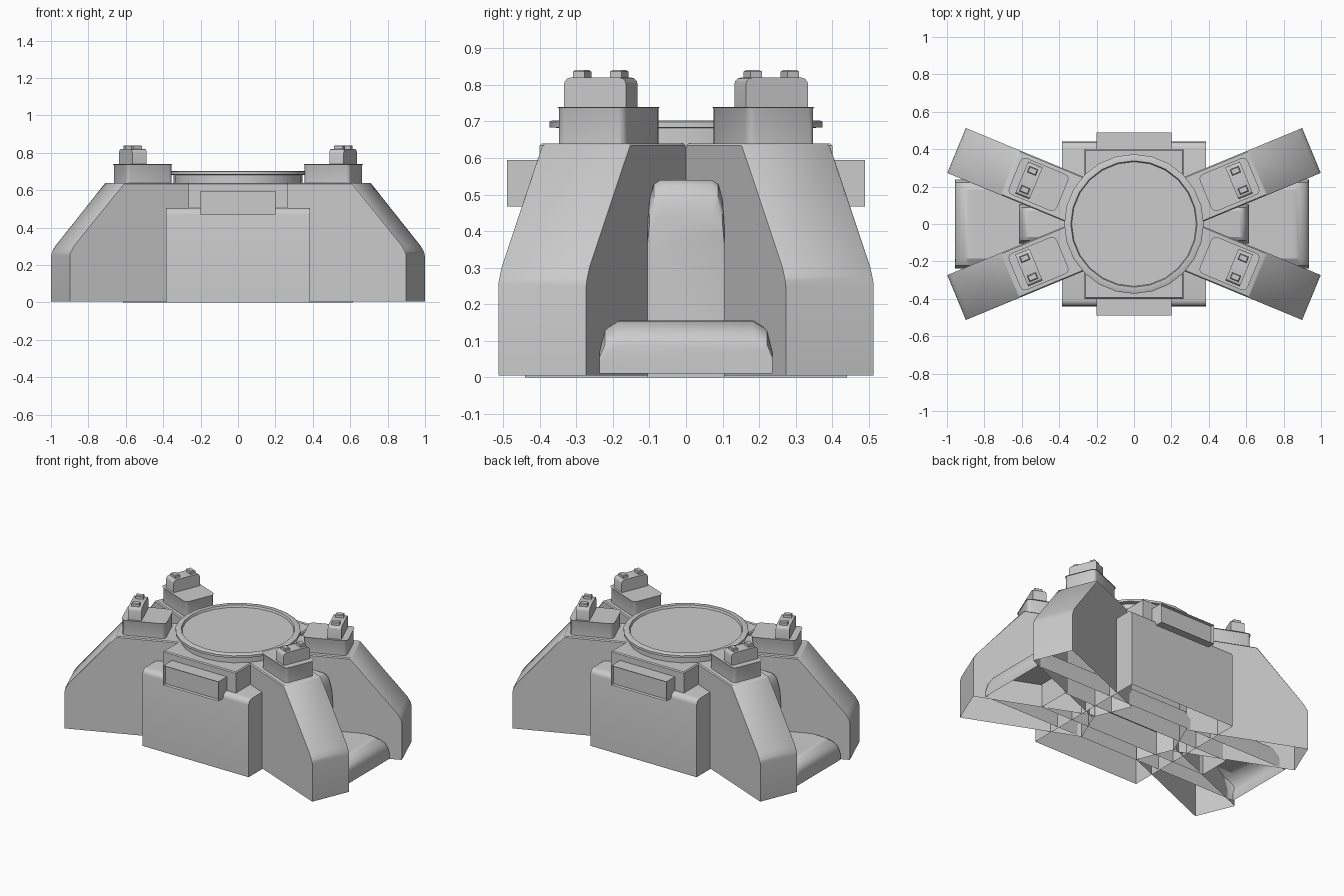
import bpy, bmesh
from math import sin, cos, pi, radians
from mathutils import Matrix

if "Cube" in bpy.data.objects:
    bpy.data.objects.remove(bpy.data.objects["Cube"])


def finish(bm, name, angle=0.0, open_z=None):
    # open_z: remove the faces lying at this height, leaving a hollow shell
    bmesh.ops.recalc_face_normals(bm, faces=bm.faces)
    if open_z is not None:
        flat = [f for f in bm.faces if all(abs(v.co.z - open_z) < 1e-4 for v in f.verts)]
        bmesh.ops.delete(bm, geom=flat, context='FACES')
    bm.transform(Matrix.Rotation(angle, 4, 'Z'))
    mesh = bpy.data.meshes.new(name)
    bm.to_mesh(mesh)
    bm.free()
    ob = bpy.data.objects.new(name, mesh)
    bpy.context.collection.objects.link(ob)
    return ob


def loft(bm, sections):
    rings = [[bm.verts.new(p) for p in s] for s in sections]
    n = len(rings[0])
    for a, b in zip(rings, rings[1:]):
        for i in range(n):
            j = (i + 1) % n
            bm.faces.new((a[i], a[j], b[j], b[i]))
    bm.faces.new(rings[0])
    bm.faces.new(rings[-1][::-1])


def bevel(bm, pick, width, segments):
    edges = [e for e in bm.edges if pick(e, (e.verts[0].co + e.verts[1].co) / 2)]
    bmesh.ops.bevel(bm, geom=edges, offset=width, segments=segments, profile=0.5,
                    affect='EDGES', clamp_overlap=True)


def box(x0, x1, y0, y1, z0, z1):
    bm = bmesh.new()
    loft(bm, [[(x0, y0, z), (x1, y0, z), (x1, y1, z), (x0, y1, z)] for z in (z0, z1)])
    return bm


def vertical(e, m):
    d = e.verts[0].co - e.verts[1].co
    return abs(d.x) + abs(d.y) < 1e-4


def arch(name, x0, x1, half, rx, rz, z0):
    # profile across y, rounded down toward both ends in x
    prof = [(y, z) for y, z in half] + [(-y, z) for y, z in reversed(half)]
    steps = [i / 6 * pi / 2 for i in range(7)]
    ends = [(rx * (1 - cos(t)), 1 - rz + rz * sin(t)) for t in steps]
    stations = [(x0 + d, s) for d, s in ends] + [(x1 - d, s) for d, s in reversed(ends)]
    bm = bmesh.new()
    loft(bm, [[(x, y, z0 if z <= z0 else z * s) for y, z in prof] for x, s in stations])
    finish(bm, name, 0, z0)


# main body
body = box(-.385, .385, -.44, .44, 0, .505)
bevel(body, lambda e, m: m.z > .5 and abs(m.y) > .43, .035, 4)
finish(body, "main_body", 0, 0)
deck = box(-.265, .265, -.4, .4, .5, .64)
bevel(deck, lambda e, m: m.z > .63, .006, 1)
finish(deck, "upper_deck", 0, .5)

# recessed panels on front and back
for name, ang in (("front_panel", 0), ("back_panel", pi)):
    bm = box(-.2, .2, -.49, -.38, .467, .595)
    bm.faces.ensure_lookup_table()
    face = min(bm.faces, key=lambda f: f.calc_center_median().y)
    bmesh.ops.inset_individual(bm, faces=[face], thickness=.014)
    for v in face.verts:
        v.co.y += .025
    finish(bm, name, ang)

# round plate with raised rim
prof = [(.345, .63), (.345, .682), (.373, .684), (.373, .699), (.366, .703), (.338, .703), (.333, .69)]
bm = bmesh.new()
loft(bm, [[(r * cos(2 * pi * i / 24), r * sin(2 * pi * i / 24), z) for i in range(24)]
          for r, z in prof])
finish(bm, "round_top_plate")

# rounded blocks between the legs, running through to both ends
arch("tall_side_block", -.615, .615,
     [(.105, 0), (.105, .43), (.1, .49), (.088, .528), (.07, .54)], .05, .2, 0)
arch("low_side_block", -.957, .935,
     [(.237, .01), (.237, .08), (.222, .132), (.185, .155)], .1, .45, .01)

# legs with their stepped mounts
for k, deg in enumerate((22.5, 157.5, 202.5, 337.5), 1):
    a = radians(deg)
    leg = [(.28, .005), (1.027, .005), (1.027, .25), (1.022, .276), (1.003, .302),
           (.72, .635), (.71, .64), (.28, .64)]
    bm = bmesh.new()
    loft(bm, [[(r, y, z) for r, z in leg] for y in (-.13, .13)])
    bevel(bm, lambda e, m: abs(m.y) > .12 and .3 < m.x and m.z > .28, .006, 1)
    finish(bm, f"leg_{k}", a, .005)

    bm = box(.42, .685, -.1, .1, .63, .74)
    bevel(bm, vertical, .022, 3)
    bevel(bm, lambda e, m: m.z > .735, .006, 2)
    finish(bm, f"leg_pad_{k}", a)

    bm = box(.567, .65, -.092, .092, .735, .82)
    bevel(bm, lambda e, m: m.z > .81 and abs(m.y) > .09, .02, 3)
    finish(bm, f"pad_block_{k}", a)

    for s in (-1, 1):
        bm = box(.585, .634, s * .055 - .017, s * .055 + .017, .81, .84)
        bevel(bm, lambda e, m: m.z > .83, .004, 1)
        finish(bm, f"block_stud_{k}_{'inner' if s < 0 else 'outer'}", a)

# shading
for ob in bpy.context.scene.objects:
    ob.select_set(True)
    bpy.context.view_layer.objects.active = ob
bpy.ops.object.shade_smooth_by_angle(angle=radians(30))
